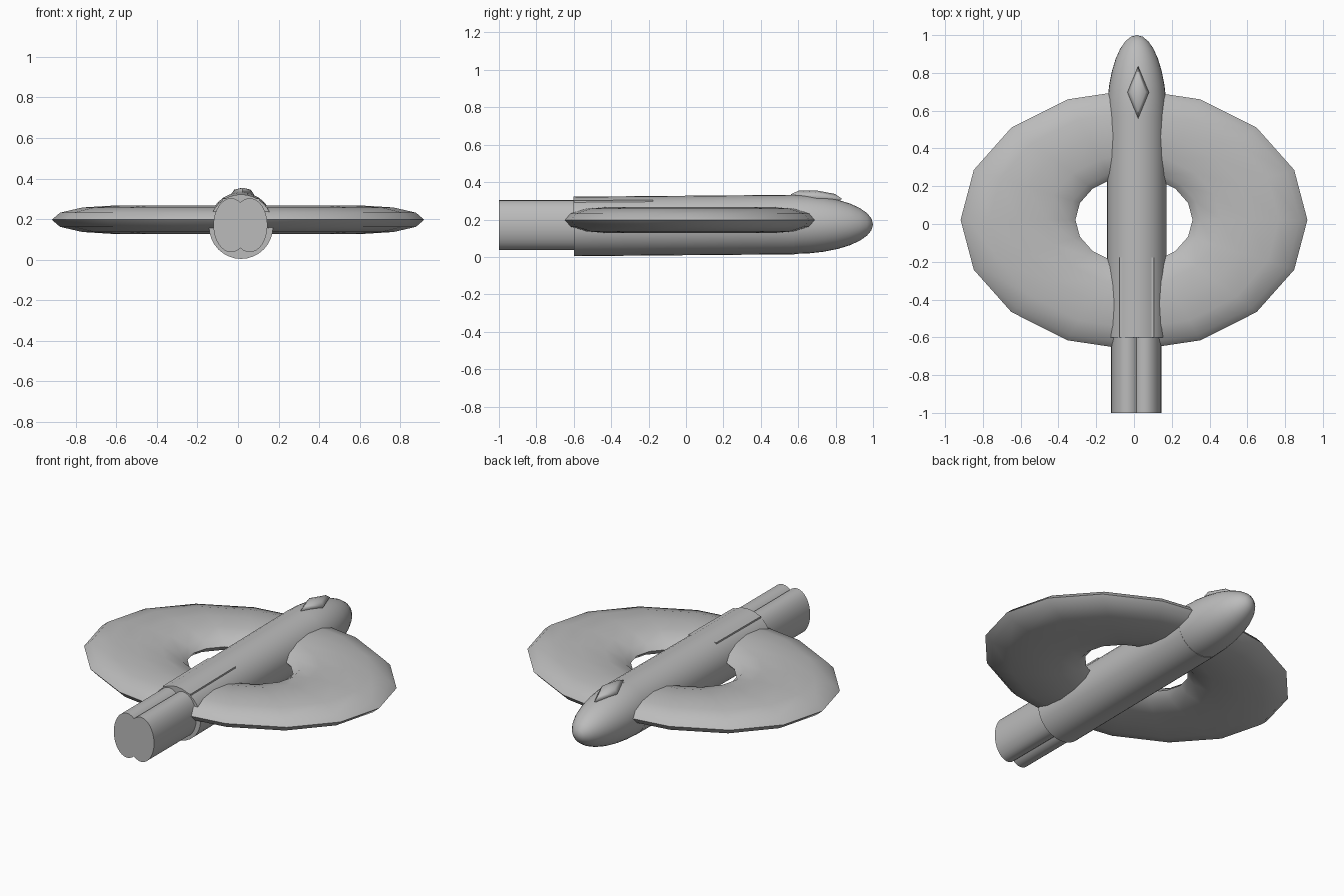
import bpy, math
from mathutils import Matrix, Vector

cube = bpy.data.objects.get("Cube")
if cube:
    bpy.data.objects.remove(cube, do_unlink=True)

grey = bpy.data.materials.new("hull grey")
grey.use_nodes = True
grey.diffuse_color = (0.5, 0.5, 0.5, 1)
grey.node_tree.nodes["Principled BSDF"].inputs["Base Color"].default_value = (0.5, 0.5, 0.5, 1)

AXIS = 0.015   # x of the hull's centre line


def finish(name, angle=40):
    """Name the active object, bake its transform, colour and smooth it."""
    ob = bpy.context.object
    ob.name = name
    ob.data.materials.append(grey)
    bpy.ops.object.transform_apply(location=True, rotation=True, scale=True)
    bpy.ops.object.shade_smooth_by_angle(angle=math.radians(angle))
    return ob


def tube(name, start, end, rx, rz):
    """Capped elliptical cylinder running between two points along y."""
    a, b = Vector(start), Vector(end)
    bpy.ops.mesh.primitive_cylinder_add(vertices=32, radius=1, depth=1)
    ob = bpy.context.object
    turn = (b - a).to_track_quat('Z', 'Y').to_matrix().to_4x4()
    ob.data.transform(Matrix.Translation((a + b) / 2) @ turn
                      @ Matrix.Diagonal((rx, rz, (b - a).length, 1)))
    return finish(name)


# Flattened ring wing
bpy.ops.mesh.primitive_torus_add(major_segments=16, minor_segments=12,
                                 major_radius=0.614, minor_radius=0.304,
                                 location=(0, 0.022, 0.197))
bpy.context.object.scale = (1, 0.752, 0.23)
finish("ring_wing", 75)

# Main hull, rising slightly towards the nose
tube("hull", (AXIS, -0.6, 0.163), (AXIS, 0.58, 0.173), 0.158, 0.159)

# Rounded nose
bpy.ops.mesh.primitive_uv_sphere_add(segments=32, ring_count=16, radius=1,
                                     location=(AXIS, 0.575, 0.174),
                                     rotation=(math.radians(-90), 0, 0))
bpy.context.object.scale = (0.158, 0.158, 0.425)
finish("nose")

# Faceted canopy
bpy.ops.mesh.primitive_uv_sphere_add(segments=4, ring_count=4, radius=1,
                                     location=(0.022, 0.697, 0.322),
                                     rotation=(math.radians(-5), 0, 0))
bpy.context.object.scale = (0.057, 0.139, 0.033)
finish("canopy", 80)

# Pair of engines and pair of rails
for side, x in (("right", -1), ("left", 1)):
    cx = 0.012 + x * 0.046
    tube("engine_" + side, (cx, -1, 0.17), (cx, -0.55, 0.17), 0.087, 0.133)
    bpy.ops.mesh.primitive_cube_add(size=1, location=(AXIS + x * 0.083, -0.388, 0.288),
                                    rotation=(math.radians(0.5), 0, 0))
    bpy.context.object.scale = (0.018, 0.424, 0.03)
    finish("rail_" + side)
